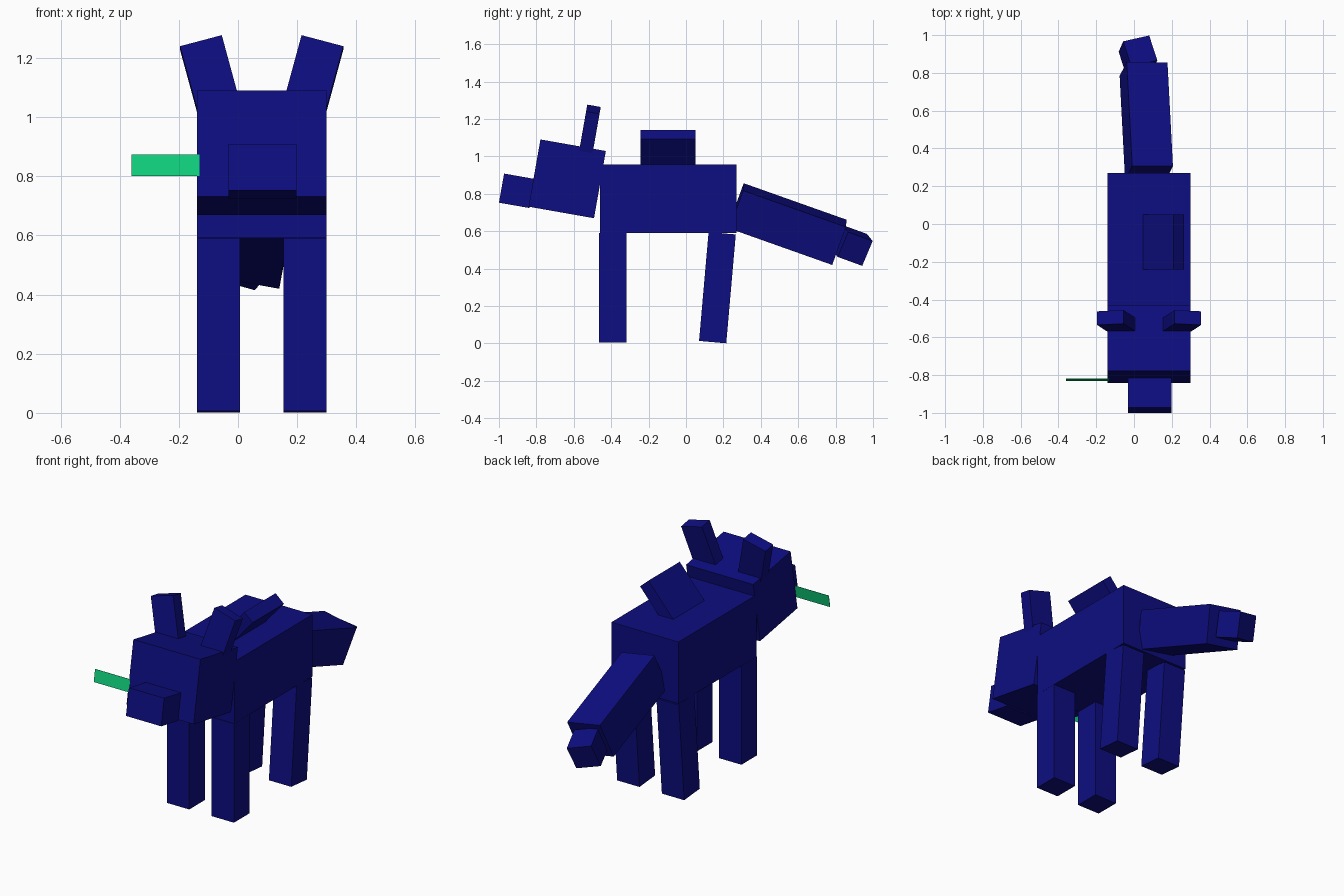
import bpy
from math import radians
from mathutils import Matrix

cube = bpy.data.objects.get("Cube")
if cube:
    bpy.data.objects.remove(cube, do_unlink=True)


def make_material(name, rgb):
    mat = bpy.data.materials.new(name)
    mat.use_nodes = True
    color = (*rgb, 1.0)
    mat.diffuse_color = color
    mat.node_tree.nodes["Principled BSDF"].inputs["Base Color"].default_value = color
    return mat


navy = make_material("navy_blue", (0.004, 0.004, 0.22))
green = make_material("bright_green", (0.005, 0.64, 0.205))


def box(name, size, center, pitch=0, roll=0, yaw=0, mat=navy):
    """Box turned by roll (y), then pitch (x), then yaw (z)."""
    bpy.ops.mesh.primitive_cube_add(size=1)
    obj = bpy.context.object
    obj.name = name
    obj.data.materials.append(mat)
    turn = (Matrix.Rotation(radians(yaw), 4, 'Z')
            @ Matrix.Rotation(radians(pitch), 4, 'X')
            @ Matrix.Rotation(radians(roll), 4, 'Y'))
    obj.matrix_world = Matrix.Translation(center) @ turn @ Matrix.Diagonal((*size, 1))
    return obj


MID = 0.08      # x of the animal's own centre line
UNIT = 0.073    # block unit shared by all parts

# Body and head
box("body", (6 * UNIT, 10 * UNIT, 5 * UNIT), (MID, -0.096, 0.773))
box("head", (6 * UNIT, 0.355, 5 * UNIT), (MID, -0.635, 0.88), pitch=-10)
box("snout", (0.23, 0.165, 0.158), (MID + 0.003, -0.905, 0.816), pitch=-10)

# Ears and legs, one of each per side
for side, label in ((1, "left"), (-1, "right")):
    box(label + "_ear", (2 * UNIT, UNIT, 0.25),
        (MID + side * 0.173, -0.516, 1.133), pitch=-10, roll=15 * side)
    leg_x = MID + side * 2 * UNIT
    box(label + "_front_leg", (2 * UNIT, 2 * UNIT, 8 * UNIT), (leg_x, -0.392, 0.298))
    box(label + "_hind_leg", (2 * UNIT, 2 * UNIT, 8 * UNIT), (leg_x, 0.168, 0.298), pitch=-5)

# Leaning plate on the back
box("back_plate", (UNIT, 4 * UNIT, 4 * UNIT), (0.142, -0.096, 1.007), roll=41)

# Tail and its tip
box("tail", (3 * UNIT, 8 * UNIT, 3 * UNIT), (0.065, 0.545, 0.638), pitch=-19.5, roll=11, yaw=3)
box("tail_tip", (2 * UNIT, 2 * UNIT, 2 * UNIT), (0.021, 0.889, 0.524), pitch=-19, roll=16, yaw=18)

# Thin stalk held in the mouth
box("green_stalk", (0.23, 0.002, UNIT), (-0.245, -0.825, 0.837), pitch=-10, mat=green)
